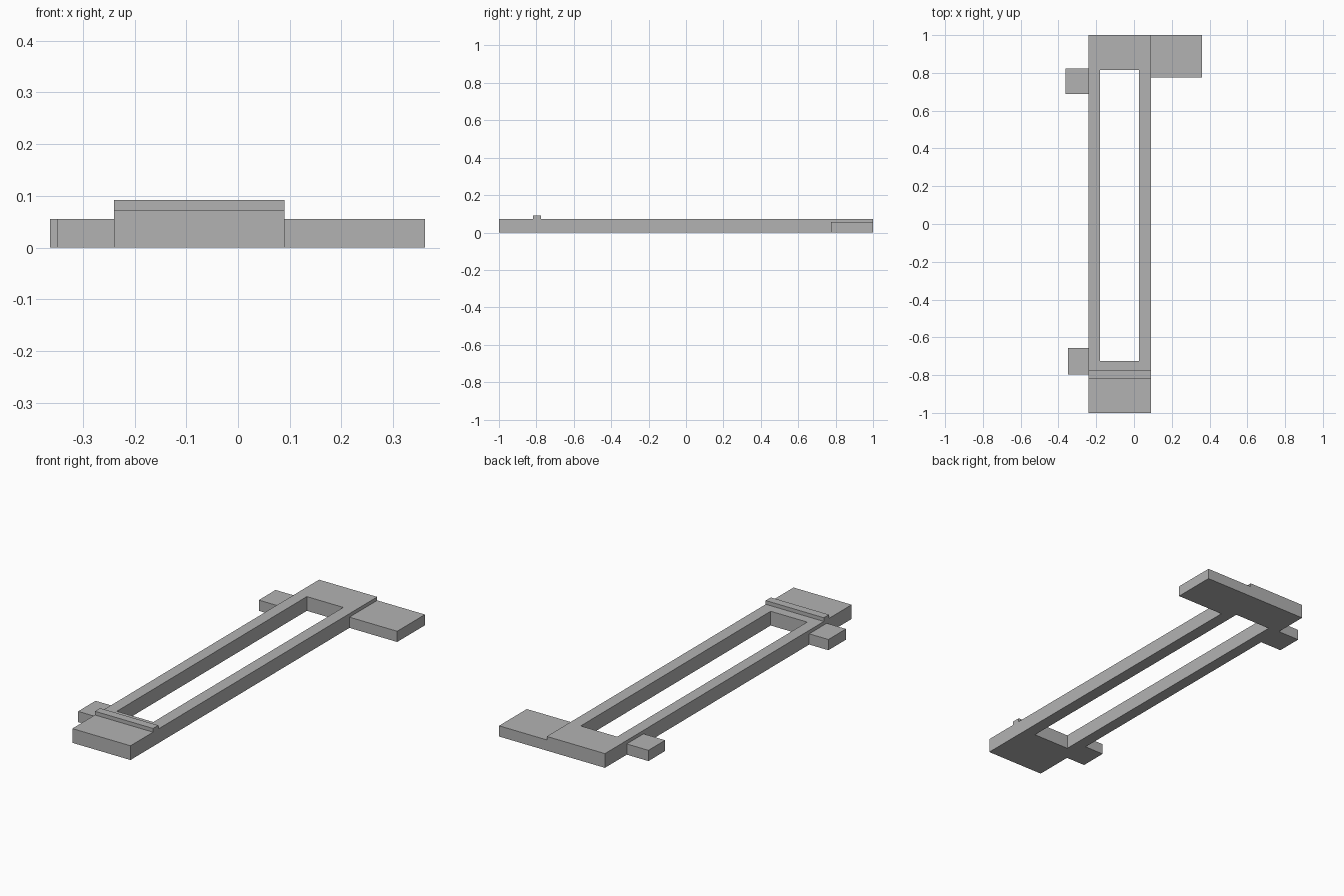
import bpy
import bmesh

cube = bpy.data.objects.get("Cube")
if cube:
    bpy.data.objects.remove(cube, do_unlink=True)

grey = bpy.data.materials.new("plain_grey")
grey.use_nodes = True
colour = (0.448, 0.448, 0.448, 1)
grey.diffuse_color = colour
grey.node_tree.nodes["Principled BSDF"].inputs["Base Color"].default_value = colour


def finish(name, bm):
    bmesh.ops.recalc_face_normals(bm, faces=bm.faces)
    mesh = bpy.data.meshes.new(name)
    bm.to_mesh(mesh)
    bm.free()
    mesh.materials.append(grey)
    obj = bpy.data.objects.new(name, mesh)
    bpy.context.collection.objects.link(obj)
    return obj


def box(name, x, y, z):
    """Box spanning the given (low, high) ranges."""
    bm = bmesh.new()
    bmesh.ops.create_cube(bm, size=1)
    for v in bm.verts:
        v.co = [r[0] if c < 0 else r[1] for c, r in zip(v.co, (x, y, z))]
    return finish(name, bm)


def ring(name, outer, inner, height):
    """Rectangular frame with a rectangular opening, extruded upwards."""
    bm = bmesh.new()
    loops = []
    for x0, x1, y0, y1 in (outer, inner):
        corners = ((x0, y0), (x1, y0), (x1, y1), (x0, y1))
        loops.append([bm.verts.new((x, y, 0)) for x, y in corners])
    out, inn = loops
    for i in range(4):
        j = (i + 1) % 4
        bm.faces.new((out[i], out[j], inn[j], inn[i]))
    top = bmesh.ops.extrude_face_region(bm, geom=bm.faces[:])["geom"]
    verts = [g for g in top if isinstance(g, bmesh.types.BMVert)]
    bmesh.ops.translate(bm, verts=verts, vec=(0, 0, height))
    return finish(name, bm)


LEFT, RIGHT = 0.09, -0.24      # sides of the main frame
DECK, LOW = 0.073, 0.055       # heights of the frame and of the side blocks

# Long frame with its off-centre slot
ring("main_frame", (RIGHT, LEFT, -1, 1), (-0.18, 0.027, -0.725, 0.815), DECK)

# Raised bar across the front end
box("front_ridge", (RIGHT, LEFT), (-0.817, -0.775), (DECK, 0.092))

# Lower blocks attached to the sides
box("back_wing", (LEFT, 0.361), (0.775, 1), (0, LOW))
box("back_tab", (-0.363, RIGHT), (0.687, 0.823), (0, LOW))
box("front_tab", (-0.349, RIGHT), (-0.798, -0.656), (0, LOW))
